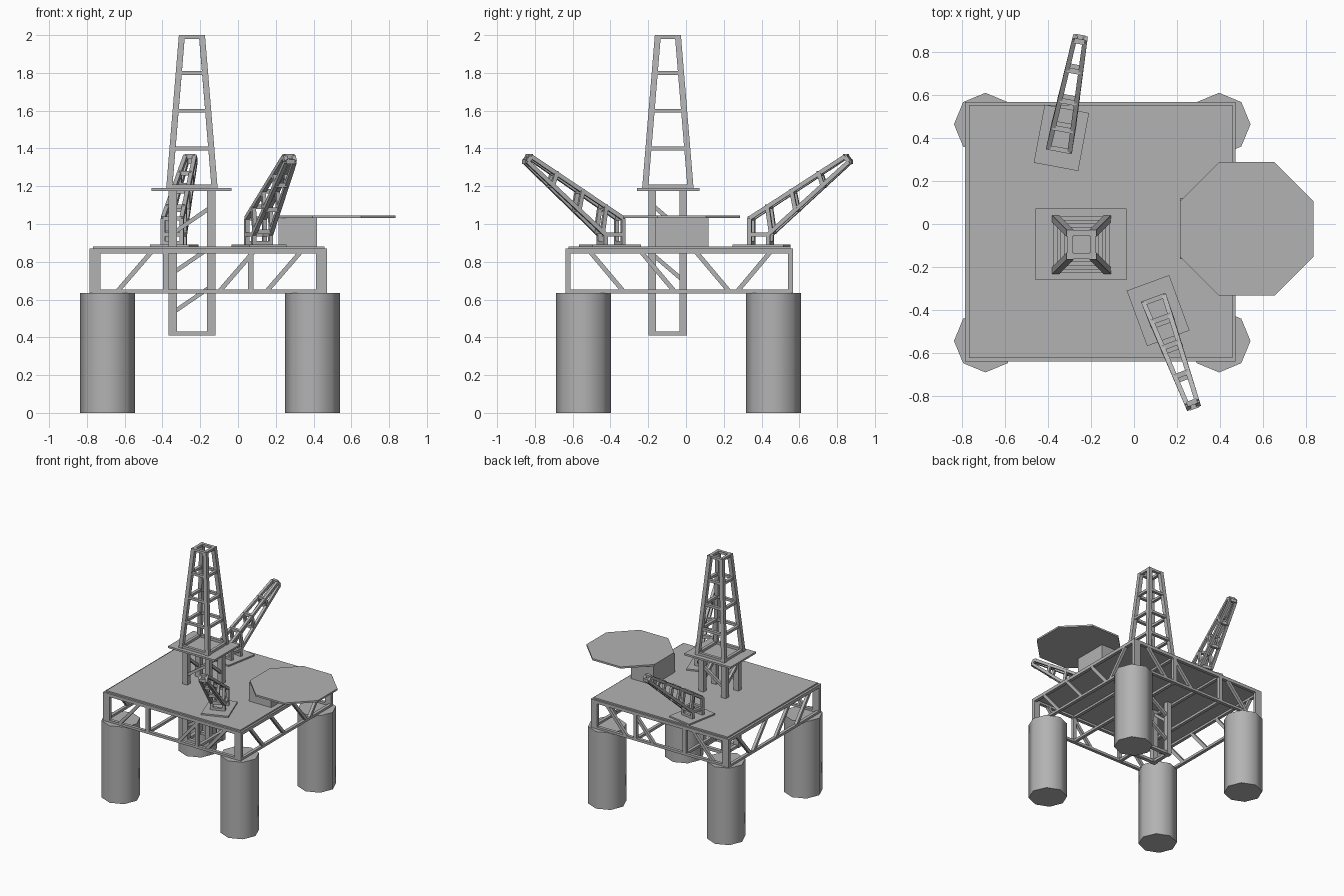
import bpy, bmesh, math
from mathutils import Vector, Matrix

if "Cube" in bpy.data.objects:
    bpy.data.objects.remove(bpy.data.objects["Cube"])

# Dark grey paint for every part
PAINT = bpy.data.materials.new("dark_grey_paint")
PAINT.diffuse_color = (0.45, 0.45, 0.45, 1)
PAINT.use_nodes = True
PAINT.node_tree.nodes["Principled BSDF"].inputs["Base Color"].default_value = PAINT.diffuse_color


def finish(name, bm):
    bmesh.ops.recalc_face_normals(bm, faces=bm.faces)
    me = bpy.data.meshes.new(name)
    bm.to_mesh(me)
    bm.free()
    me.materials.append(PAINT)
    ob = bpy.data.objects.new(name, me)
    bpy.context.collection.objects.link(ob)
    return ob


def box(bm, x0, x1, y0, y1, z0, z1):
    m = Matrix.Translation(((x0 + x1) / 2, (y0 + y1) / 2, (z0 + z1) / 2))
    bmesh.ops.create_cube(bm, size=1, matrix=m @ Matrix.Diagonal((x1 - x0, y1 - y0, z1 - z0, 1)))


def beam(bm, a, b, w=0.02, h=None):
    """Square bar between two points."""
    a, b = Vector(a), Vector(b)
    d = (b - a).normalized()
    side = d.cross(Vector((0, 0, 1)))
    side = side.normalized() if side.length > 0.3 else (Vector((1, 0, 0)) - d * d.x).normalized()
    up = side.cross(d)
    rot = Matrix((side, d, up)).transposed().to_4x4()
    size = Matrix.Diagonal((w, (b - a).length, h or w, 1))
    bmesh.ops.create_cube(bm, size=1, matrix=Matrix.Translation((a + b) / 2) @ rot @ size)


def prism(name, x, y, r, z0, z1, turn=0):
    bm = bmesh.new()
    m = Matrix.Translation((x, y, (z0 + z1) / 2)) @ Matrix.Rotation(turn, 4, 'Z')
    bmesh.ops.create_cone(bm, cap_ends=True, segments=8, radius1=r, radius2=r, depth=z1 - z0, matrix=m)
    return finish(name, bm)


# Four octagonal support columns, smooth sides
for i, (x, y) in enumerate([(-0.69, -0.543), (0.395, -0.543), (-0.69, 0.463), (0.395, 0.463)]):
    col = prism(f"support_column_{i + 1}", x, y, 0.146, 0, 0.635)
    for p in col.data.polygons:
        p.use_smooth = len(p.vertices) == 4
    for e in col.data.edges:
        a, b = (col.data.vertices[v].co for v in e.vertices)
        e.use_edge_sharp = abs(a.z - b.z) < 0.01

# Deck plate
X0, X1, Y0, Y1 = -0.785, 0.472, -0.638, 0.567
bm = bmesh.new()
box(bm, X0 + 0.018, X1 - 0.015, Y0 + 0.016, Y1 - 0.014, 0.86, 0.88)
finish("deck_plate", bm)

# Truss frame below the deck
bm = bmesh.new()
ZB, ZT, W = 0.642, 0.856, 0.026
POSTS = (-0.382, 0.068)
for y in (Y0 + W / 2, Y1 - W / 2):
    for z, h in ((ZB, 0.02), (ZT, 0.026)):
        beam(bm, (X0, y, z), (X1, y, z), W, h)
    for x, w in [(X0 + 0.029, 0.058), (X1 - 0.029, 0.058)] + [(p, 0.03) for p in POSTS]:
        box(bm, x - w / 2, x + w / 2, y - W / 2, y + W / 2, ZB, ZT)
    for x in (-0.64, -0.1, 0.15):
        beam(bm, (x, y, ZB), (x + 0.185, y, ZT), 0.024)
for x in (X0 + W / 2, X1 - W / 2) + POSTS:
    for z, h in ((ZB, 0.02), (ZT, 0.026)):
        beam(bm, (x, Y0, z), (x, Y1, z), W, h)
for x in (X0 + W / 2, X1 - W / 2):
    for ya, yb in ((-0.51, -0.33), (-0.24, -0.06), (0.05, 0.23), (0.45, 0.27)):
        beam(bm, (x, ya, ZT), (x, yb, ZB), 0.024)
finish("deck_truss", bm)

# Derrick: lower shaft through the deck
CX, CY = -0.244, -0.096
SIGNS = [(-1, -1), (1, -1), (1, 1), (-1, 1)]
bm = bmesh.new()
S = [(CX + 0.102 * a, CY + 0.082 * b) for a, b in SIGNS]
for i, (x, y) in enumerate(S):
    n = S[(i + 1) % 4]
    box(bm, x - 0.022, x + 0.022, y - 0.02, y + 0.02, 0.41, 1.18)
    beam(bm, (x, y, 0.421), (*n, 0.421), 0.03, 0.022)
for y in (S[0][1], S[2][1]):
    for z in (0.53, 0.74, 0.95):
        beam(bm, (S[0][0], y, z), (S[1][0], y, z + 0.14), 0.022)
for x in (S[0][0], S[1][0]):
    for z in (0.7, 0.96):
        beam(bm, (x, S[0][1], z + 0.14), (x, S[2][1], z), 0.022)
finish("derrick_shaft", bm)

bm = bmesh.new()
box(bm, -0.457, -0.034, -0.26, 0.072, 1.175, 1.19)
finish("derrick_floor", bm)

# Derrick: tapering tower with rings
bm = bmesh.new()


def ring(z):
    r = 0.12 - 0.067 * (z - 1.19) / 0.81
    return [Vector((CX + r * a, CY + r * b, z)) for a, b in SIGNS]


for a, b in zip(ring(1.185), ring(1.998)):
    beam(bm, a, b, 0.032)
for z in (1.2, 1.4, 1.6, 1.8, 1.99):
    c = ring(z)
    for i in range(4):
        beam(bm, c[i], c[(i + 1) % 4], 0.024, 0.02)
finish("derrick_tower", bm)

# Landing pad and its support house
prism("landing_pad", 0.524, -0.023, 0.31 / math.cos(math.pi / 8), 1.032, 1.046, math.pi / 8)
bm = bmesh.new()
box(bm, 0.214, 0.417, -0.163, 0.12, 0.875, 1.034)
finish("pad_support", bm)


# Cranes: base plate, pedestal cage and lattice boom, built along local +x
def crane(name, x, y, angle):
    bm = bmesh.new()
    box(bm, -0.137, 0.137, -0.105, 0.105, 0.875, 0.892)

    def at(p, s):
        return Vector((p[0], s * (0.05 - 0.026 * max(p[0], 0) / 0.47), p[1]))

    top = [Vector((-0.055, 1.03)), Vector((0.456, 1.358))]
    low = [Vector((0.045, 0.945)), Vector((0.475, 1.33))]
    rear, front, mid = (-0.055, 0.89), (0.045, 0.89), (-0.055, 0.945)
    for s in (-1, 1):
        for a, b in ((rear, top[0]), (front, low[0]), (mid, low[0]), (top[0], top[1]), (low[0], low[1])):
            beam(bm, at(a, s), at(b, s), 0.022)
    for p in (mid, top[0], (-0.055, 0.9), (0.045, 0.9)):
        beam(bm, at(p, -1), at(p, 1), 0.022)
    for u in (0.05, 0.18, 0.325, 0.465):
        p = top[0].lerp(top[1], (u - 0.01 + 0.055) / 0.511)
        q = low[0].lerp(low[1], (u + 0.01 - 0.045) / 0.43)
        for v in (p, q):
            beam(bm, at(v, -1), at(v, 1), 0.024)
        for s in (-1, 1):
            beam(bm, at(p, s), at(q, s), 0.022)
    ob = finish(name, bm)
    ob.location = (x, y, 0)
    ob.rotation_euler.z = math.radians(angle)


crane("front_crane", 0.112, -0.402, -69.8)
crane("rear_crane", -0.337, 0.4, 79.4)
